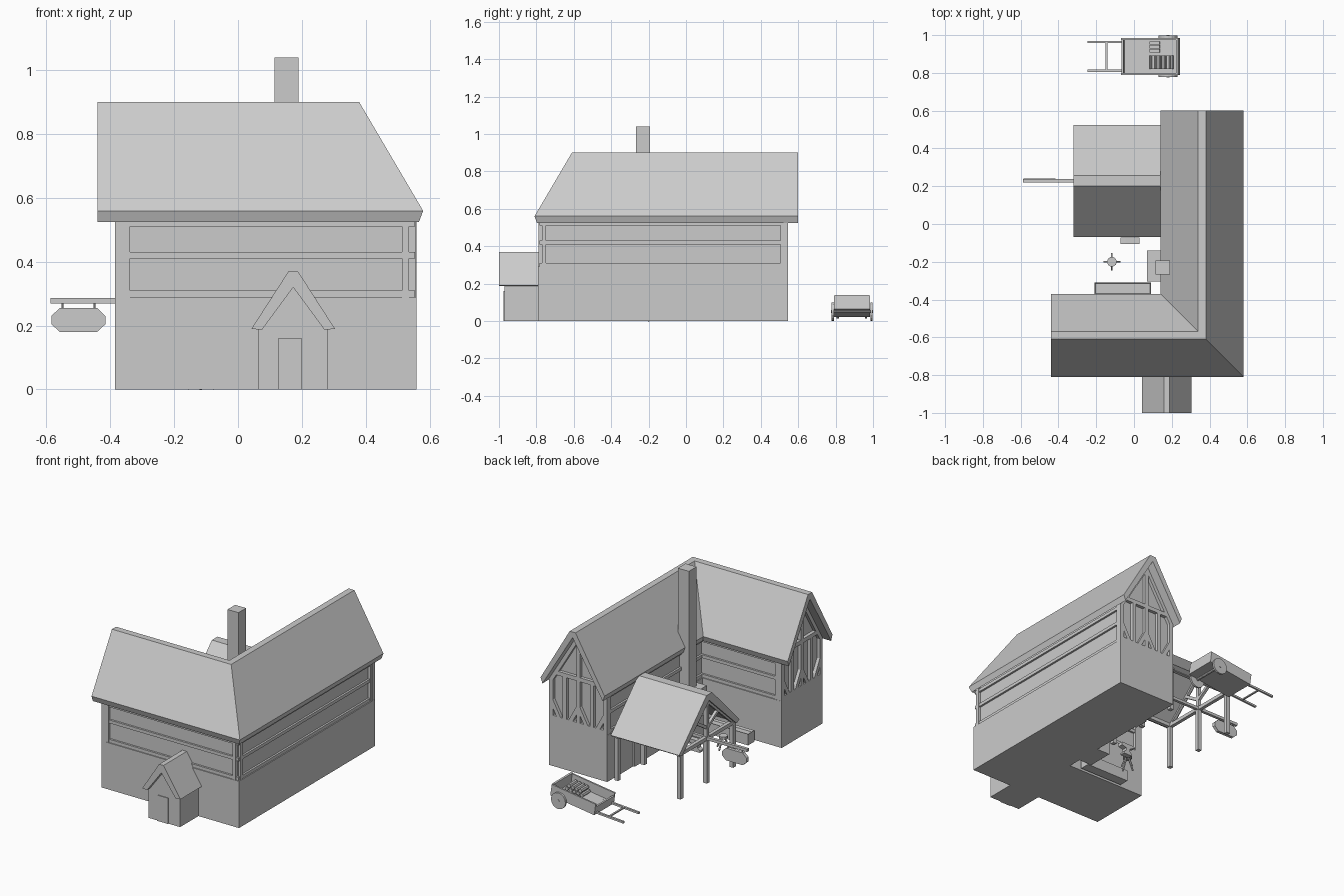
import bpy, bmesh, math
from mathutils import Vector, Matrix

if "Cube" in bpy.data.objects:
    bpy.data.objects.remove(bpy.data.objects["Cube"])

CX, CY = 0.36, -0.59          # ridge lines of the two wings


def mesh(name, verts, faces):
    bm = bmesh.new()
    vs = [bm.verts.new(v) for v in verts]
    for f in faces:
        bm.faces.new([vs[i] for i in f])
    bmesh.ops.recalc_face_normals(bm, faces=bm.faces)
    me = bpy.data.meshes.new(name)
    bm.to_mesh(me)
    bm.free()
    ob = bpy.data.objects.new(name, me)
    bpy.context.collection.objects.link(ob)
    return ob


def loft(name, rings):
    n = len(rings[0])
    faces = [tuple(range(n)), tuple(range((len(rings) - 1) * n, len(rings) * n))]
    for r in range(len(rings) - 1):
        for i in range(n):
            j = (i + 1) % n
            faces.append((r * n + i, r * n + j, r * n + n + j, r * n + n + i))
    return mesh(name, [v for r in rings for v in r], faces)


def box(name, x0, x1, y0, y1, z0, z1):
    return loft(name, [[(x0, y0, z), (x1, y0, z), (x1, y1, z), (x0, y1, z)] for z in (z0, z1)])


def prism_y(name, pts, y0, y1):
    return loft(name, [[(x, y, z) for x, z in pts] for y in (y0, y1)])


def prism_x(name, pts, x0, x1):
    return loft(name, [[(x, y, z) for y, z in pts] for x in (x0, x1)])


def beam(name, a, b, w=0.022):
    a, b = Vector(a), Vector(b)
    d = (b - a).normalized()
    s = d.cross(Vector((0, 0, 1)))
    s = s.normalized() if s.length > 0.01 else Vector((1, 0, 0))
    u = s.cross(d)
    h = w / 2
    return loft(name, [[p + s * i * h + u * j * h for i, j in ((-1, -1), (1, -1), (1, 1), (-1, 1))]
                       for p in (a, b)])


def rod(name, a, b, r, n=8):
    a, b = Vector(a), Vector(b)
    q = (b - a).to_track_quat('Z', 'Y')
    ring = [q @ Vector((r * math.cos(2 * math.pi * i / n), r * math.sin(2 * math.pi * i / n), 0)) for i in range(n)]
    return loft(name, [[p + v for v in ring] for p in (a, b)])


def l_sweep(name, prof, xs, ye):
    # profile (outward offset, z) swept round the mitred L plan
    return loft(name, [[(xs, CY - p, z) for p, z in prof],
                       [(CX + p, CY - p, z) for p, z in prof],
                       [(CX + p, ye, z) for p, z in prof]])


def roof_profile(c, half, ze, flat, zt, ihalf, zi, zit):
    return [(c - half, ze), (c - flat, zt), (c + flat, zt), (c + half, ze),
            (c + ihalf, zi), (c, zit), (c - ihalf, zi)]


# House body and main roof
l_sweep("stone_ground_floor", [(-.2, 0), (.2, 0), (.2, .29), (-.2, .29)], -.385, .545)
l_sweep("plaster_upper_floor", [(-.182, .285), (.182, .285), (.182, .57), (0, .87), (-.182, .57)], -.365, .525)
l_sweep("main_roof", roof_profile(0, .22, .56, .02, .90, .207, .525, .865), -.44, .60)

# Timber rails and posts along the long walls
for z in (.30, .42, .52):
    l_sweep("wall_rail", [(.175, z - .01), (.194, z - .01), (.194, z + .01), (.175, z + .01)], -.375, .535)
    l_sweep("inner_wall_rail", [(-.175, z - .01), (-.194, z - .01), (-.194, z + .01), (-.175, z + .01)], -.375, .535)
for x in (-.35, .525):
    for y in (CY - .187, CY + .187):
        if x < 0 or y < CY:
            beam("wall_post", (x, y, .29), (x, y, .56))
for y in (-.76, .515):
    beam("side_post", (CX + .187, y, .29), (CX + .187, y, .56))
beam("inner_side_post", (CX - .187, .515, .29), (CX - .187, .515, .56))


# Timber gable frames
def gable_frame(to3d):
    def t(name, a, b):
        beam(name, to3d(*a), to3d(*b), .025)
    t("gable_king_post", (0, .29), (0, .86))
    t("gable_tie", (-.17, .585), (.17, .585))
    t("gable_sill", (-.19, .302), (.19, .302))
    for s in (-1, 1):
        t("gable_corner_post", (s * .187, .29), (s * .187, .56))
        t("gable_rafter", (s * .185, .54), (0, .845))
        t("gable_brace", (0, .41), (s * .065, .29))
        t("gable_brace", (s * .187, .41), (s * .122, .29))
        t("gable_stud", (s * .094, .29), (s * .094, .585))


gable_frame(lambda t, z: (-.3725, CY + t, z))
gable_frame(lambda t, z: (CX + t, .5325, z))

# Chimney
box("chimney_base", .07, .17, -.305, -.14, 0, .30)
box("chimney_stack", .115, .19, -.267, -.192, 0, 1.04)

# Porch
P = .173
prism_y("porch_walls", [(P - .108, 0), (P + .108, 0), (P + .108, .19), (P, .33), (P - .108, .19)], -.97, -.78)
prism_y("porch_roof", roof_profile(P, .131, .19, .015, .37, .098, .187, .32), -1, -.77)
box("porch_door", .125, .2, -.975, -.96, 0, .16)
box("yard_door", .15, .165, .2, .29, 0, .2)

# Open lean-to shelter
Y = .228
prism_x("shelter_roof", roof_profile(Y, .297, .285, .0275, .555, .268, .27, .515), -.32, .15)
for x in (-.30, .13):
    for y in (-.03, Y, .487):
        beam("shelter_post", (x, y, 0), (x, y, .28), .026)
    beam("shelter_tie", (x, -.05, .278), (x, .507, .278))
    beam("shelter_king_post", (x, Y, .27), (x, Y, .52))
    for s in (-1, 1):
        beam("shelter_brace", (x, Y, .34), (x, Y + s * .11, .41), .018)
        beam("shelter_rafter", (x, Y + s * .26, .275), (x, Y, .508), .018)
for y in (-.03, .487):
    beam("shelter_plate", (-.31, y, .278), (.16, y, .278))
beam("sign_beam", (-.587, .23, .278), (.16, .23, .278), .018)

# Hanging sign
prism_y("sign_board", [(-.585, .205), (-.585, .23), (-.558, .256), (-.442, .256), (-.415, .23),
                       (-.415, .205), (-.442, .18), (-.558, .18)], .22, .24)
for x in (-.55, -.45):
    rod("sign_hanger", (x, .23, .25), (x, .23, .275), .003, 6)

# Yard items: trough, stool, anvil
trough = box("trough", -.21, .09, -.372, -.31, 0, .07)
bm = bmesh.new()
bm.from_mesh(trough.data)
top = [f for f in bm.faces if f.calc_center_median().z > .069]
bmesh.ops.inset_region(bm, faces=top, thickness=.007)
bmesh.ops.translate(bm, verts=top[0].verts, vec=(0, 0, -.012))
bm.to_mesh(trough.data)
bm.free()
rod("stool_seat", (-.117, -.2, .065), (-.117, -.2, .08), .026, 10)
for i in range(4):
    c, s = math.cos(i * math.pi / 2), math.sin(i * math.pi / 2)
    beam("stool_leg", (-.117 + c * .042, -.2 + s * .042, 0), (-.117 + c * .012, -.2 + s * .012, .068), .008)
prism_y("anvil", [(-.045, 0), (.015, 0), (.015, .012), (-.002, .025), (-.002, .042), (.03, .05),
                  (.03, .07), (-.045, .07), (-.072, .063), (-.03, .042), (-.03, .025), (-.045, .012)],
        -.105, -.072)

# Hand cart, built level then tipped on to its shafts
cart = [box("cart_floor", -.06, .245, .795, .98, .054, .066),
        box("cart_tailboard", .233, .245, .795, .98, .054, .13),
        box("cart_headboard", -.06, -.05, .795, .98, .054, .105)]
for y in (.79, .975):
    cart.append(box("cart_side", -.06, .245, y, y + .01, .054, .125))
for y in (.811, .963):
    cart.append(beam("cart_shaft", (-.247, y, .078), (0, y, .06), .012))
cart.append(beam("cart_crossbar", (-.145, .811, .072), (-.145, .963, .072), .009))
for layer in range(2):
    for i in range(5 - layer):
        x = .097 + i * .026 + layer * .013
        cart.append(rod("firewood", (x, .82, .079 + layer * .023), (x, .892, .079 + layer * .023), .012, 6))
for i in range(3):
    cart.append(beam("split_log", (.085, .918 + i * .02, .075), (.14, .918 + i * .02, .075), .018))
tip = (Matrix.Translation((.18, 0, .05)) @ Matrix.Rotation(-.14, 4, 'Y') @ Matrix.Translation((-.18, 0, -.05)))
for ob in cart:
    ob.data.transform(tip)
for y in (.779, .986):
    rod("cart_wheel", (.18, y, .05), (.18, y + .012, .05), .05, 16)
rod("cart_axle", (.18, .775, .05), (.18, 1, .05), .008)
